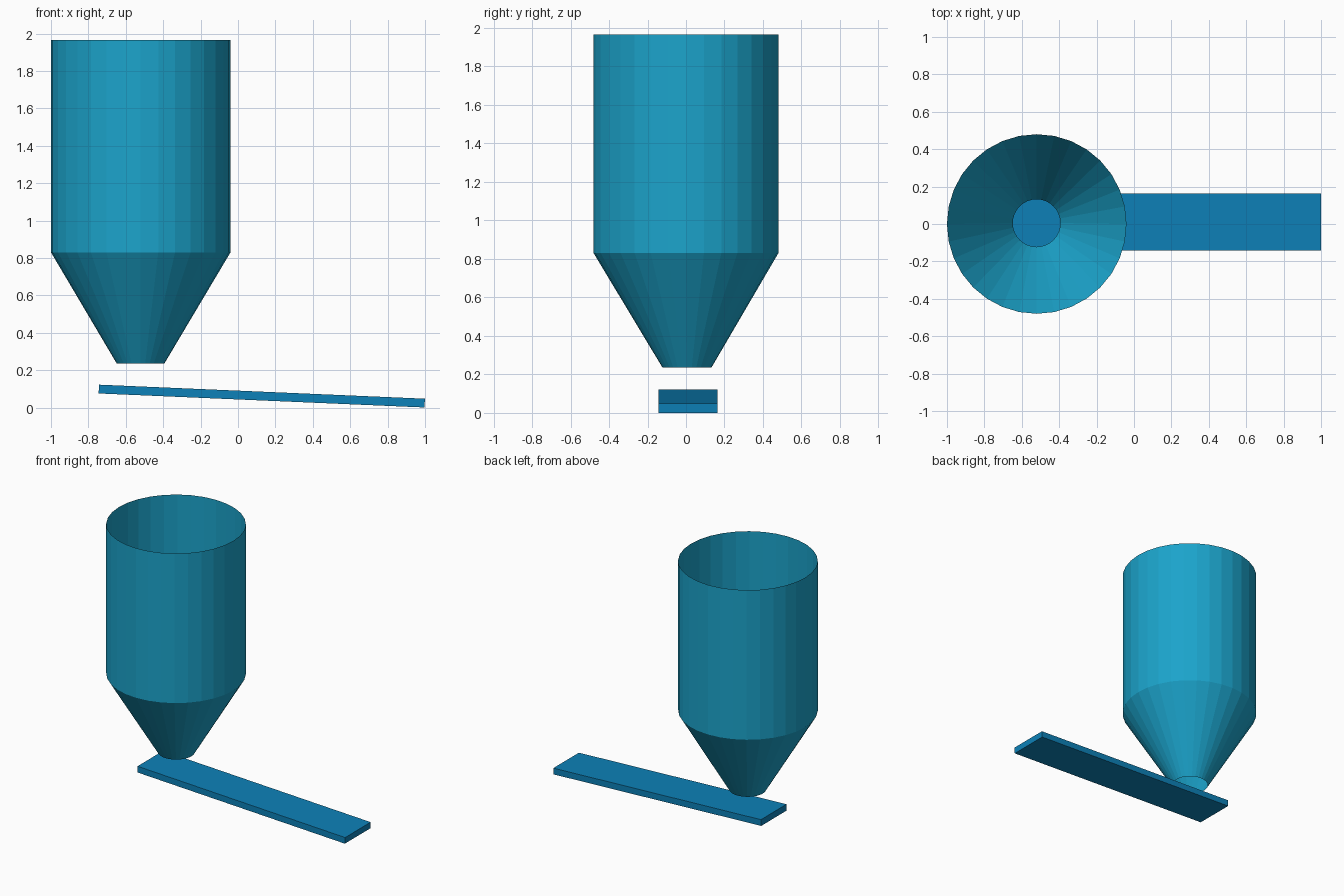
import bpy, bmesh, math
from mathutils import Matrix

if "Cube" in bpy.data.objects:
    bpy.data.objects.remove(bpy.data.objects["Cube"])

SEGMENTS = 32


def finish(bm, name, color):
    bmesh.ops.recalc_face_normals(bm, faces=bm.faces)
    mesh = bpy.data.meshes.new(name)
    bm.to_mesh(mesh)
    bm.free()
    mat = bpy.data.materials.new(name + "_paint")
    mat.diffuse_color = color
    mat.use_nodes = True
    mat.node_tree.nodes["Principled BSDF"].inputs["Base Color"].default_value = mat.diffuse_color
    mesh.materials.append(mat)
    obj = bpy.data.objects.new(name, mesh)
    bpy.context.collection.objects.link(obj)
    return obj


# Hopper: thin open shell, straight drum above a funnel (radius, z, centre x, centre y)
profile = [(0.48, 1.965, -0.52, 0.0), (0.48, 0.83, -0.52, 0.0), (0.127, 0.235, -0.521, 0.005)]
bm = bmesh.new()
rings = []
for r, z, cx, cy in profile:
    angles = [2 * math.pi * i / SEGMENTS for i in range(SEGMENTS)]
    rings.append([bm.verts.new((cx + r * math.cos(a), cy + r * math.sin(a), z)) for a in angles])
for upper, lower in zip(rings, rings[1:]):
    for i in range(SEGMENTS):
        j = (i + 1) % SEGMENTS
        bm.faces.new((upper[i], lower[i], lower[j], upper[j]))
finish(bm, "hopper", (0.011, 0.37, 0.6, 1))

# Chute: slightly tilted flat board under the outlet
bm = bmesh.new()
tilt = math.atan2(0.075, 1.744)
bmesh.ops.create_cube(bm, size=1, matrix=(
    Matrix.Translation((0.127, 0.01, 0.0615))
    @ Matrix.Rotation(tilt, 4, 'Y')
    @ Matrix.Diagonal((1.744, 0.306, 0.047, 1))))
finish(bm, "chute_board", (0.004, 0.22, 0.48, 1))
